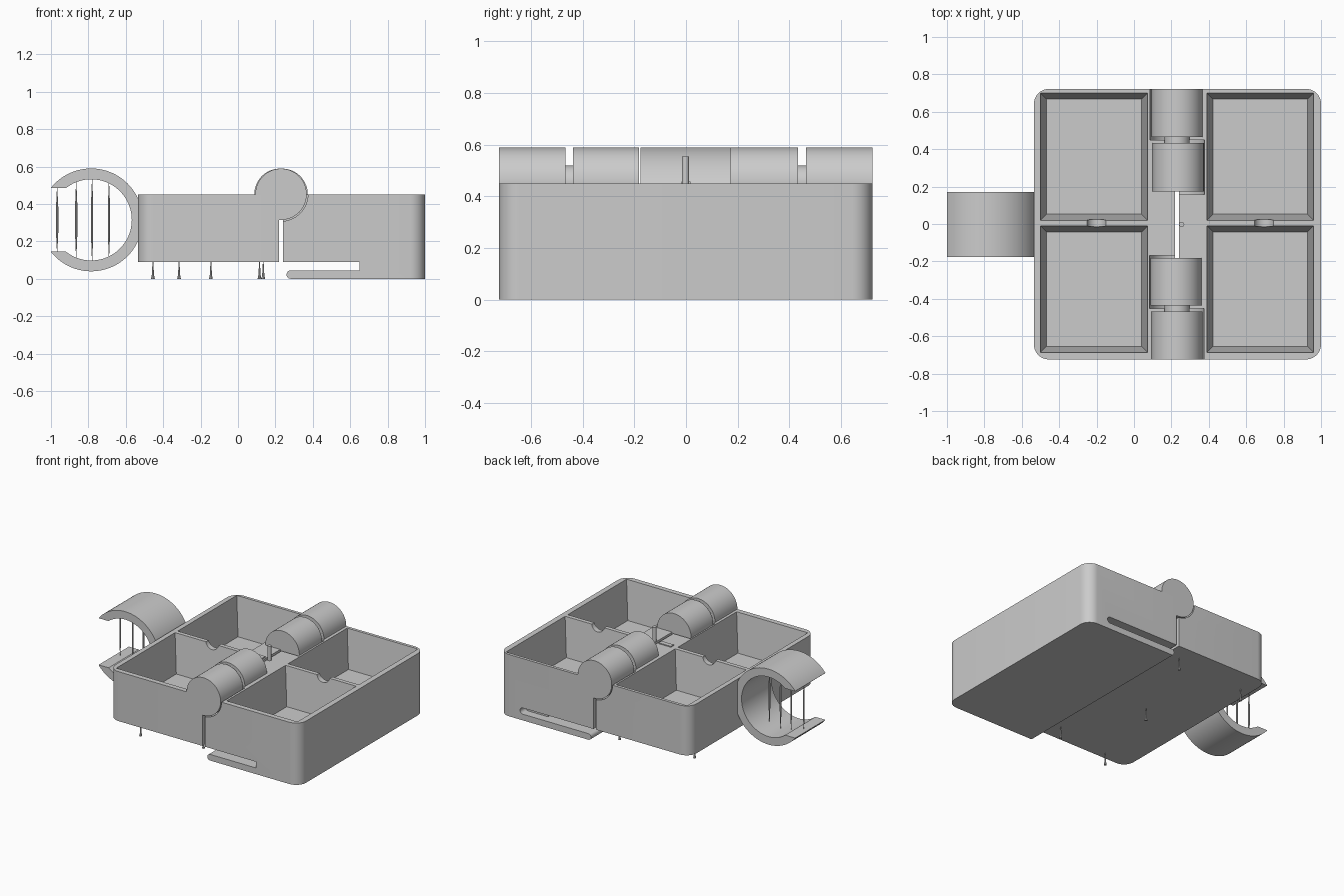
import bpy, bmesh, math
from mathutils import Matrix, Vector

cube = bpy.data.objects.get("Cube")
if cube:
    bpy.data.objects.remove(cube, do_unlink=True)

grey = bpy.data.materials.new("plain grey")
grey.use_nodes = True
colour = (0.6, 0.6, 0.6, 1)
grey.diffuse_color = colour
grey.node_tree.nodes["Principled BSDF"].inputs["Base Color"].default_value = colour


def finish(name, bm):
    bmesh.ops.recalc_face_normals(bm, faces=bm.faces)
    mesh = bpy.data.meshes.new(name)
    bm.to_mesh(mesh)
    bm.free()
    mesh.materials.append(grey)
    ob = bpy.data.objects.new(name, mesh)
    bpy.context.collection.objects.link(ob)
    return ob


def box(name, x, y, z, taper=0.0, round_x=None):
    """Box from ranges; taper shrinks the floor, round_x rounds upright edges there."""
    bm = bmesh.new()
    bmesh.ops.create_cube(bm, size=1)
    for v in bm.verts:
        inset = taper if v.co.z < 0 else 0
        sx, sy = (math.copysign(inset, c) for c in v.co.xy)
        v.co = Vector(r[0] if c < 0 else r[1] for c, r in zip(v.co, (x, y, z)))
        v.co -= Vector((sx, sy, 0))
    if round_x is not None:
        edges = [e for e in bm.edges if all(abs(v.co.x - round_x) < 1e-5 for v in e.verts)
                 and abs(e.verts[0].co.z - e.verts[1].co.z) > 0.1]
        bmesh.ops.bevel(bm, geom=edges, offset=0.08, segments=10, affect='EDGES', profile=0.5)
    return finish(name, bm)


def rod(name, x, z, r, y0, y1, sides=64):
    """Cylinder lying along y."""
    bm = bmesh.new()
    place = Matrix.Translation((x, (y0 + y1) / 2, z)) @ Matrix.Rotation(math.pi / 2, 4, 'X')
    bmesh.ops.create_cone(bm, cap_ends=True, segments=sides, radius1=r, radius2=r,
                          depth=y1 - y0, matrix=place)
    return finish(name, bm)


def spindle(name, x, y, rings, sides=8):
    """Thin upright pin through (height, radius) rings."""
    bm = bmesh.new()
    loops = []
    for z, r in rings:
        loops.append([bm.verts.new((x + r * math.cos(math.tau * i / sides),
                                    y + r * math.sin(math.tau * i / sides), z))
                      for i in range(sides)])
    for a, b in zip(loops, loops[1:]):
        for i in range(sides):
            j = (i + 1) % sides
            bm.faces.new((a[i], a[j], b[j], b[i]))
    bm.faces.new(loops[0])
    bm.faces.new(loops[-1])
    return smooth(finish(name, bm))


def activate(ob):
    bpy.ops.object.select_all(action='DESELECT')
    bpy.context.view_layer.objects.active = ob
    ob.select_set(True)


def cut(ob, *cutters):
    for c in cutters:
        mod = ob.modifiers.new("cut", 'BOOLEAN')
        mod.operation, mod.solver, mod.object = 'DIFFERENCE', 'EXACT', c
        activate(ob)
        bpy.ops.object.modifier_apply(modifier=mod.name)
        bpy.data.objects.remove(c, do_unlink=True)


def smooth(ob):
    activate(ob)
    bpy.ops.object.shade_smooth_by_angle(angle=math.radians(30))
    return ob


# Two box halves meeting at the hinge slit
DEPTH = (-0.724, 0.722)
HX, HZ = 0.23, 0.452
FLOOR = 0.17
left_half = box("low_half", (-0.535, 0.22), DEPTH, (0.09, 0.45), round_x=-0.535)
right_half = box("tall_half", (0.24, 1.0), DEPTH, (0, 0.45), round_x=1.0)

# Four tapered compartments and the finger notches in their dividers
for half, x, notch in ((left_half, (-0.5, 0.073), -0.2), (right_half, (0.39, 0.96), 0.695)):
    for y in ((0.02, 0.7), (-0.687, -0.01)):
        cut(half, box("cutter", x, y, (FLOOR, 0.4501), taper=0.033))
    cut(half, rod("cutter", notch, 0.46, 0.052, -0.03, 0.04, 32))

# Slot under the tall half, leaving a tongue with a rounded tip
cut(right_half,
    box("cutter", (0.1, 0.65), (-1, 1), (0.045, 0.09)),
    box("cutter", (0.1, 0.282), (-1, 1), (-0.1, 0.05)),
    box("cutter", (0.6, 0.81), (0.66, 1), (0.045, 0.09)),
    rod("cutter", 0.81, 0.0675, 0.0225, 0.66, 1, 24))
smooth(rod("tongue_tip", 0.282, 0.0225, 0.0225, DEPTH[0], DEPTH[1], 24))

# Hinge knuckles, each with a clearance pocket in the half it swings against
knuckles = (("back_outer_knuckle", 0.465, DEPTH[1], left_half, 0),
            ("back_inner_knuckle", 0.173, 0.434, right_half, 0.006),
            ("front_inner_knuckle", -0.437, -0.183, left_half, -0.006),
            ("front_outer_knuckle", DEPTH[0], -0.467, right_half, 0))
for name, y0, y1, half, shift in knuckles:
    cut(half, rod("cutter", HX + shift / 2, HZ, 0.144, y0 - 0.015, y1 + 0.015))
    smooth(rod(name, HX + shift, HZ, 0.137, y0, y1))
for name, y0, y1 in (("back_hinge_pin", 0.42, 0.48), ("front_hinge_pin", -0.48, -0.42)):
    smooth(rod(name, HX, HZ, 0.068, y0, y1, 32))

# Catch between the knuckles
box("catch_bar", (0.11, 0.21), (-0.017, 0.017), (0.43, 0.457))
spindle("catch_post", 0.255, -0.002, ((0.4, 0.014), (0.555, 0.014)), 16)

# Open ring handle on the side
RX, RZ = -0.785, 0.315
ring = rod("ring_handle", RX, RZ, 0.275, -0.176, 0.172, 96)
cut(ring,
    rod("cutter", RX, RZ, 0.217, -1, 1, 96),
    box("cutter", (-1.3, RX), (-1, 1), (RZ - 0.17, RZ + 0.17)),
    box("cutter", (-1.3, -1.0), (-1, 1), (0, 0.8)))

# Thin pins spanning the ring
for i, x in enumerate((-0.967, -0.865, -0.78, -0.69)):
    h = max(0.17, math.sqrt(0.217 ** 2 - min(abs(x - RX), 0.13) ** 2))
    spindle("ring_pin_%d" % (i + 1), x, 0.025,
            ((RZ - h, 0.001), (RZ - h * 0.4, 0.006), (RZ + h * 0.4, 0.006), (RZ + h, 0.001)))

# Small pointed feet under the low half
feet = ((-0.455, 0.55), (-0.315, -0.67), (-0.145, -0.05), (0.115, 0.6), (0.135, -0.59))
for i, (x, y) in enumerate(feet):
    spindle("foot_%d" % (i + 1), x, y, ((0, 0.01), (0.02, 0.006), (0.092, 0.002)))

for ob in (left_half, right_half, ring):
    smooth(ob)
